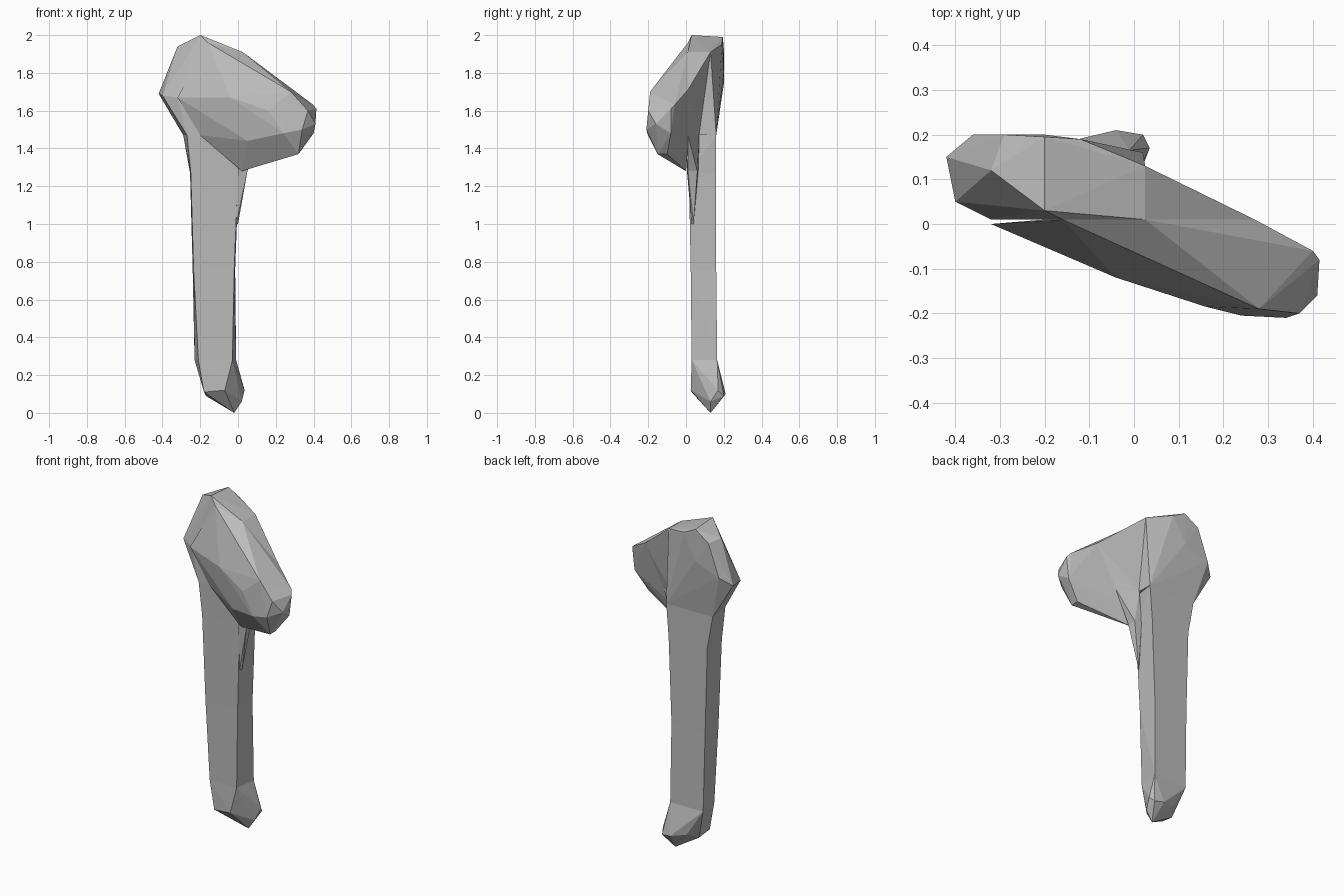
import bpy
import bmesh

# Remove the default cube only
default_cube = bpy.data.objects.get("Cube")
if default_cube:
    bpy.data.objects.remove(default_cube, do_unlink=True)

# One plain grey for the whole hammer
grey = bpy.data.materials.new("stone grey")
grey.use_nodes = True
colour = (.5, .5, .5, 1)
grey.diffuse_color = colour
grey.node_tree.nodes["Principled BSDF"].inputs["Base Color"].default_value = colour


def faceted_block(name, corners):
    """Make a flat-shaded convex block that wraps the given corner points."""
    bm = bmesh.new()
    for corner in corners:
        bm.verts.new(corner)
    result = bmesh.ops.convex_hull(bm, input=bm.verts[:])
    unused = [v for v in result["geom_interior"] if isinstance(v, bmesh.types.BMVert)]
    bmesh.ops.delete(bm, geom=unused, context="VERTS")
    bmesh.ops.dissolve_limit(bm, angle_limit=.02, verts=bm.verts[:], edges=bm.edges[:])
    bmesh.ops.recalc_face_normals(bm, faces=bm.faces[:])
    mesh = bpy.data.meshes.new(name)
    bm.to_mesh(mesh)
    bm.free()
    mesh.materials.append(grey)
    block = bpy.data.objects.new(name, mesh)
    bpy.context.collection.objects.link(block)
    return block


def shaft_ring(height, left, right, front, back, flare):
    """Four corners of the handle at one height; the rear edge is wider."""
    return [(left, front, height), (right, front, height),
            (right + flare, back, height), (left - flare, back, height)]


# Handle: tapering square segments, from the head down to the pommel
rings = [
    shaft_ring(1.47, -.27, 0, .01, .16, .02),
    shaft_ring(1.27, -.25, 0, .015, .16, .004),
    shaft_ring(.76, -.235, -.02, .025, .16, .005),
    shaft_ring(.28, -.21, -.03, .03, .165, .02),
]
names = ["handle_collar", "handle_upper", "handle_lower"]
for name, upper, lower in zip(names, rings, rings[1:]):
    faceted_block(name, upper + lower)

# Pommel: hooked end that leans back and to the side
pommel_tip = [
    (-.18, .03, .11), (-.07, .025, .12), (-.17, .12, .09),
    (-.13, .18, .12), (-.04, .21, .1), (.02, .2, .09),
    (.035, .17, .12), (.02, .13, .06), (-.02, .13, 0),
]
faceted_block("pommel", rings[-1] + pommel_tip)

# Front half of the head: long slab with a rounded striking end
slab_rear = [
    (-.16, .01, 1.96), (-.32, 0, 1.67), (-.2, .01, 1.47), (.02, 0, 1.28),
    (.025, .01, 1.91), (.27, .01, 1.71), (.1, .01, 1.4),
]
slab_front = [
    (-.04, -.12, 1.67), (.05, -.12, 1.44), (.16, -.185, 1.6),
    (.24, -.205, 1.48), (.28, -.19, 1.7), (.34, -.21, 1.5),
]
striking_end = [
    (.37, -.2, 1.6), (.415, -.08, 1.61), (.4, -.06, 1.63), (.41, -.16, 1.53),
    (.4, -.08, 1.48), (.32, -.15, 1.37), (.32, -.1, 1.37),
]
faceted_block("head_front", slab_rear + slab_front + striking_end)

# Rear half of the head: blunt poll over the handle
poll_top = [
    (-.2, .03, 2), (-.2, .195, 1.99), (-.32, .12, 1.94), (-.29, .2, 1.93),
    (-.16, .01, 1.96), (.025, .01, 1.91), (.025, .13, 1.91), (-.12, .19, 1.95),
]
poll_side = [
    (-.32, .01, 1.67), (-.4, .05, 1.68), (-.42, .15, 1.69), (-.36, .2, 1.74),
    (-.2, .2, 1.8),
]
poll_base = [(-.2, .01, 1.47), (.025, .01, 1.47), (.02, .15, 1.47)]
faceted_block("head_poll", poll_top + poll_side + poll_base + rings[0])

# Wedge behind the slab, with a brace and a thin spur running down the handle
wedge_base = [(.02, .01, 1.47), (.02, .07, 1.47), (.14, .01, 1.47)]
wedge_top = [(.025, .01, 1.91), (.025, .13, 1.91), (.27, .01, 1.71)]
spur_root = [(0, .005, 1.28), (0, .065, 1.28), (.05, .01, 1.28), (.045, .06, 1.28)]
spur_tip = [(-.01, .03, 1), (0, .04, 1)]
faceted_block("head_wedge", wedge_top + wedge_base)
faceted_block("head_brace", wedge_base + spur_root)
faceted_block("handle_spur", spur_root + spur_tip)
